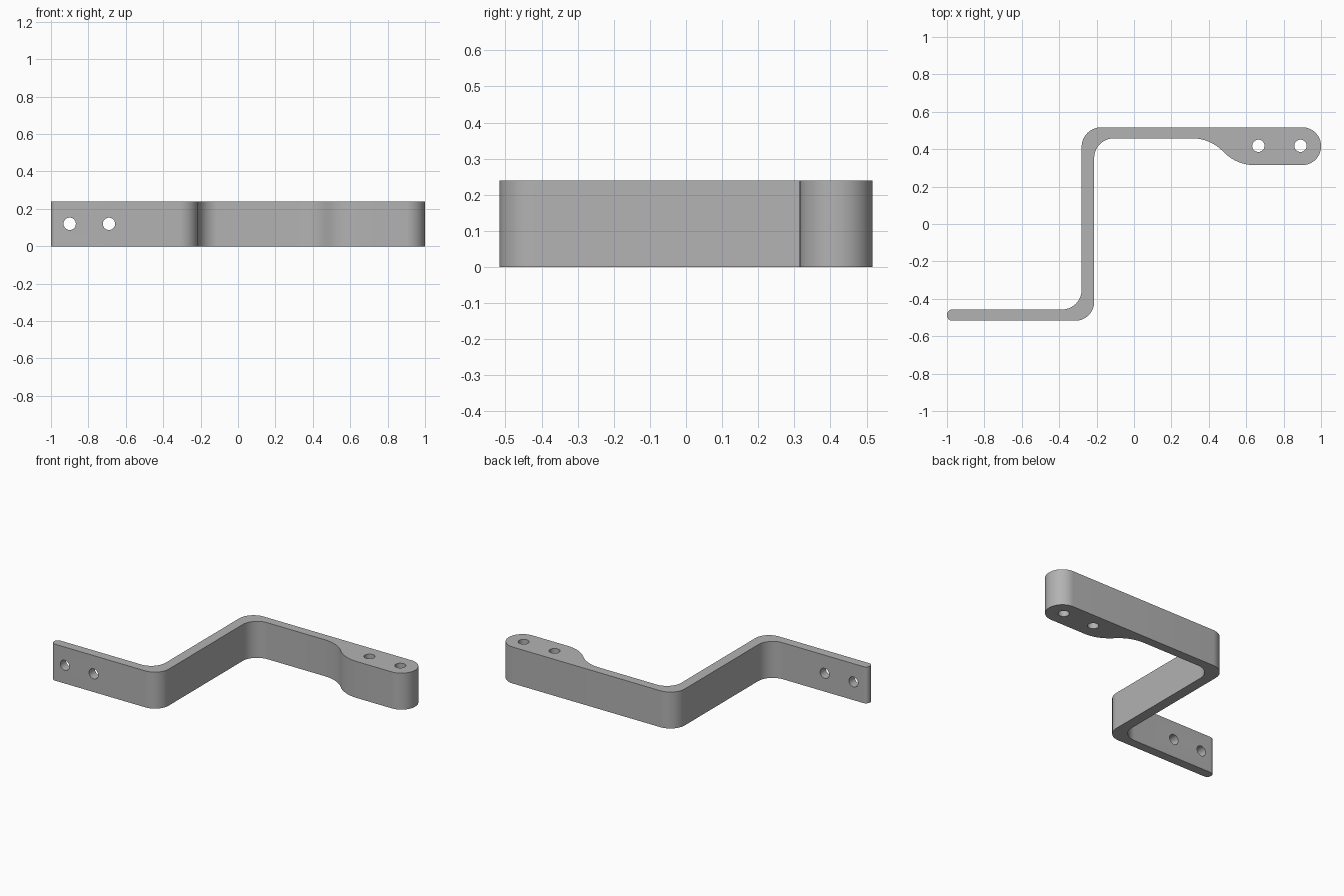
import bpy, bmesh, math
from mathutils import Vector, Matrix

default = bpy.data.objects.get("Cube")
if default:
    bpy.data.objects.remove(default, do_unlink=True)

HEIGHT = 0.24
HOLE_RADIUS = 0.033

grey = bpy.data.materials.new("plain grey")
grey.use_nodes = True
grey.diffuse_color = (0.45, 0.45, 0.45, 1)
grey.node_tree.nodes["Principled BSDF"].inputs["Base Color"].default_value = grey.diffuse_color


def fillet(prev, corner, nxt, radius, steps=14):
    """Points of the arc that rounds one corner of the outline."""
    a, b = (prev - corner).normalized(), (nxt - corner).normalized()
    half = a.angle(b) / 2
    centre = corner + (a + b).normalized() * (radius / math.sin(half))
    start = corner + a * (radius / math.tan(half)) - centre
    sweep = math.pi - 2 * half
    if a.x * b.y - a.y * b.x > 0:
        sweep = -sweep
    return [centre + Matrix.Rotation(sweep * i / steps, 2) @ start
            for i in range(steps + 1)]


def mesh_object(name, bm):
    mesh = bpy.data.meshes.new(name)
    bm.to_mesh(mesh)
    bm.free()
    mesh.materials.append(grey)
    obj = bpy.data.objects.new(name, mesh)
    bpy.context.collection.objects.link(obj)
    return obj


def hole_cutter(name, location, rotation_x):
    bm = bmesh.new()
    bmesh.ops.create_cone(bm, cap_ends=True, segments=32, radius1=HOLE_RADIUS,
                          radius2=HOLE_RADIUS, depth=0.5,
                          matrix=Matrix.Translation(location) @ Matrix.Rotation(rotation_x, 4, 'X'))
    obj = mesh_object(name, bm)
    obj.hide_render = True
    return obj


# Outline corners: x, y, rounding radius
corners = [
    (-1.0, -0.517, 0.029), (-0.213, -0.517, 0.1),    # front arm, outer bend
    (-0.213, 0.458, 0.105), (0.41, 0.458, 0.23),     # inner bend, start of boss
    (0.545, 0.315, 0.23), (1.0, 0.315, 0.1),         # boss and round end
    (1.0, 0.517, 0.1), (-0.28, 0.517, 0.105),        # back face, outer bend
    (-0.28, -0.457, 0.105), (-1.0, -0.457, 0.029),   # inner bend, arm end
]
points = [Vector(c[:2]) for c in corners]
outline = []
for i, c in enumerate(corners):
    outline += fillet(points[i - 1], points[i], points[(i + 1) % len(points)], c[2])

# Bent bar
bm = bmesh.new()
base = bm.faces.new([bm.verts.new((p.x, p.y, 0)) for p in outline])
top = bmesh.ops.extrude_face_region(bm, geom=[base])
bmesh.ops.translate(bm, vec=(0, 0, HEIGHT),
                    verts=[v for v in top["geom"] if isinstance(v, bmesh.types.BMVert)])
bmesh.ops.recalc_face_normals(bm, faces=bm.faces)
bracket = mesh_object("bent_bracket", bm)

# Screw holes: across the front arm, and down through the boss
cutters = [hole_cutter("arm_hole_cutter", (x, -0.487, 0.12), math.pi / 2) for x in (-0.9, -0.69)]
cutters += [hole_cutter("boss_hole_cutter", (x, 0.418, 0.12), 0) for x in (0.665, 0.89)]

bpy.ops.object.select_all(action='DESELECT')
bpy.context.view_layer.objects.active = bracket
bracket.select_set(True)
for cutter in cutters:
    mod = bracket.modifiers.new("hole", 'BOOLEAN')
    mod.operation = 'DIFFERENCE'
    mod.solver = 'EXACT'
    mod.object = cutter
    bpy.ops.object.modifier_apply(modifier=mod.name)
    bpy.data.objects.remove(cutter, do_unlink=True)

bpy.ops.object.shade_smooth_by_angle(angle=math.radians(30))
